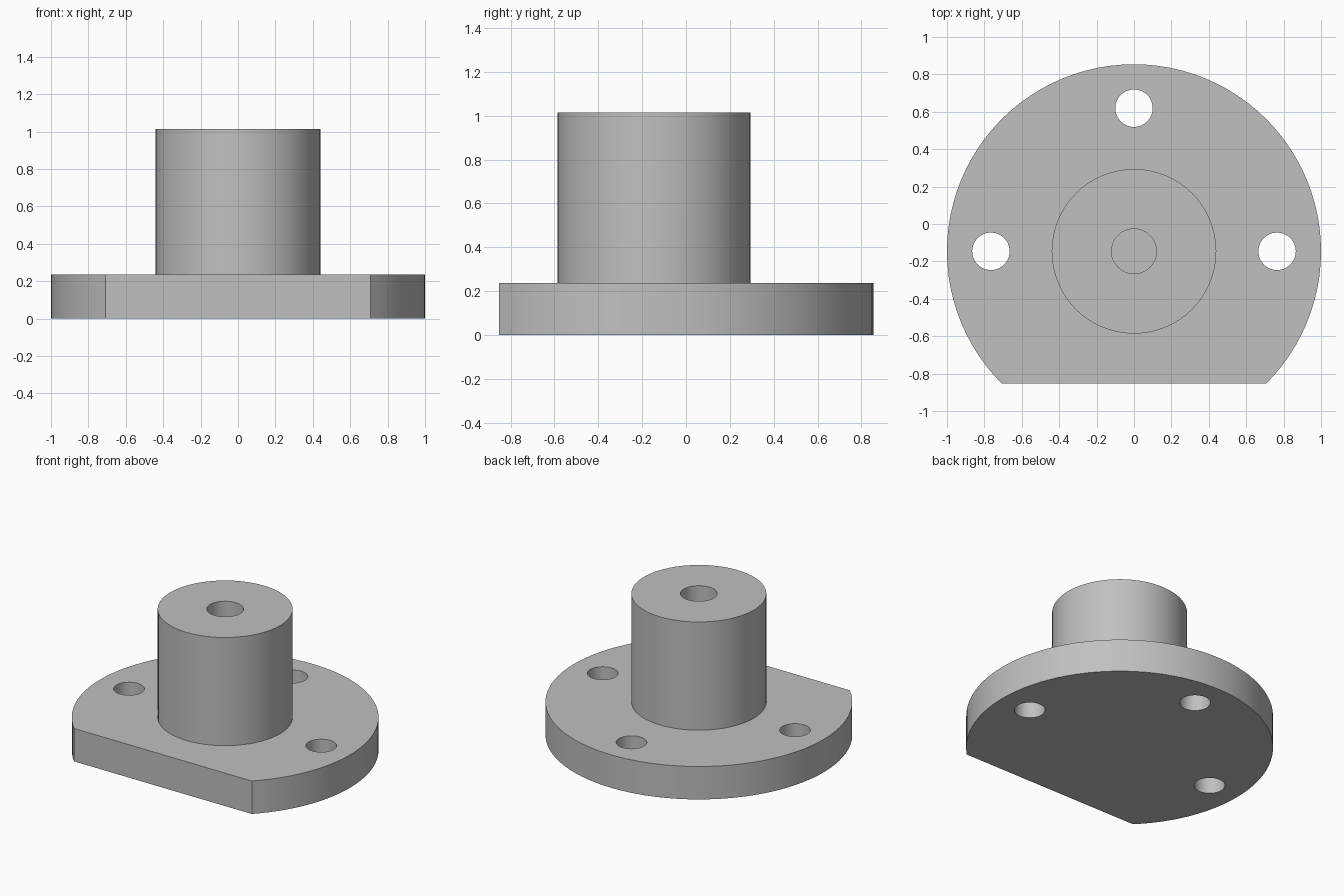
import bpy
import bmesh
import math

cube = bpy.data.objects.get("Cube")
if cube:
    bpy.data.objects.remove(cube, do_unlink=True)

CY = -0.146          # y of the hub axis
FLANGE_TOP = 0.237
HUB_TOP = 1.015
HOLE_CIRCLE = 0.765

grey = bpy.data.materials.new("plain grey")
grey.use_nodes = True
colour = (0.53, 0.53, 0.53, 1)
grey.diffuse_color = colour
grey.node_tree.nodes["Principled BSDF"].inputs["Base Color"].default_value = colour


def prism(name, x, y, radius, z0, z1, start=0.0, sweep=math.tau, steps=64):
    """Upright solid on a circle, or on an arc closed by its chord."""
    full = abs(sweep - math.tau) < 1e-6
    bm = bmesh.new()
    ring = []
    for i in range(steps if full else steps + 1):
        a = start + sweep * i / steps
        ring.append(bm.verts.new((x + radius * math.cos(a), y + radius * math.sin(a), z0)))
    base = bm.faces.new(ring)
    top = bmesh.ops.extrude_face_region(bm, geom=[base])["geom"]
    bmesh.ops.translate(bm, vec=(0, 0, z1 - z0),
                        verts=[v for v in top if isinstance(v, bmesh.types.BMVert)])
    bmesh.ops.recalc_face_normals(bm, faces=bm.faces)
    mesh = bpy.data.meshes.new(name)
    bm.to_mesh(mesh)
    bm.free()
    mesh.materials.append(grey)
    obj = bpy.data.objects.new(name, mesh)
    bpy.context.collection.objects.link(obj)
    return obj


def combine(target, tool, operation):
    mod = target.modifiers.new(tool.name, "BOOLEAN")
    mod.operation = operation
    mod.solver = "EXACT"
    mod.object = tool
    bpy.context.view_layer.objects.active = target
    bpy.ops.object.modifier_apply(modifier=mod.name)
    bpy.data.objects.remove(tool, do_unlink=True)


# Round flange with a flat cut across the front
body = prism("flanged_hub", 0, CY, 1.0, 0, FLANGE_TOP,
             start=-math.pi / 4, sweep=1.5 * math.pi, steps=72)

# Central boss, merged into the flange
combine(body, prism("boss", 0, CY, 0.44, FLANGE_TOP / 2, HUB_TOP), "UNION")

# Blind bore down the boss
combine(body, prism("bore", 0, CY, 0.12, FLANGE_TOP, HUB_TOP + 0.1, steps=48), "DIFFERENCE")

# Three through holes: left, back and right
for i in range(3):
    a = i * math.pi / 2
    hole = prism("bolt_hole", HOLE_CIRCLE * math.cos(a), CY + HOLE_CIRCLE * math.sin(a),
                 0.10, -0.1, FLANGE_TOP + 0.1, steps=48)
    combine(body, hole, "DIFFERENCE")

# Smooth walls, crisp rims
bpy.ops.object.select_all(action="DESELECT")
body.select_set(True)
bpy.context.view_layer.objects.active = body
bpy.ops.object.shade_smooth_by_angle(angle=math.radians(30))
